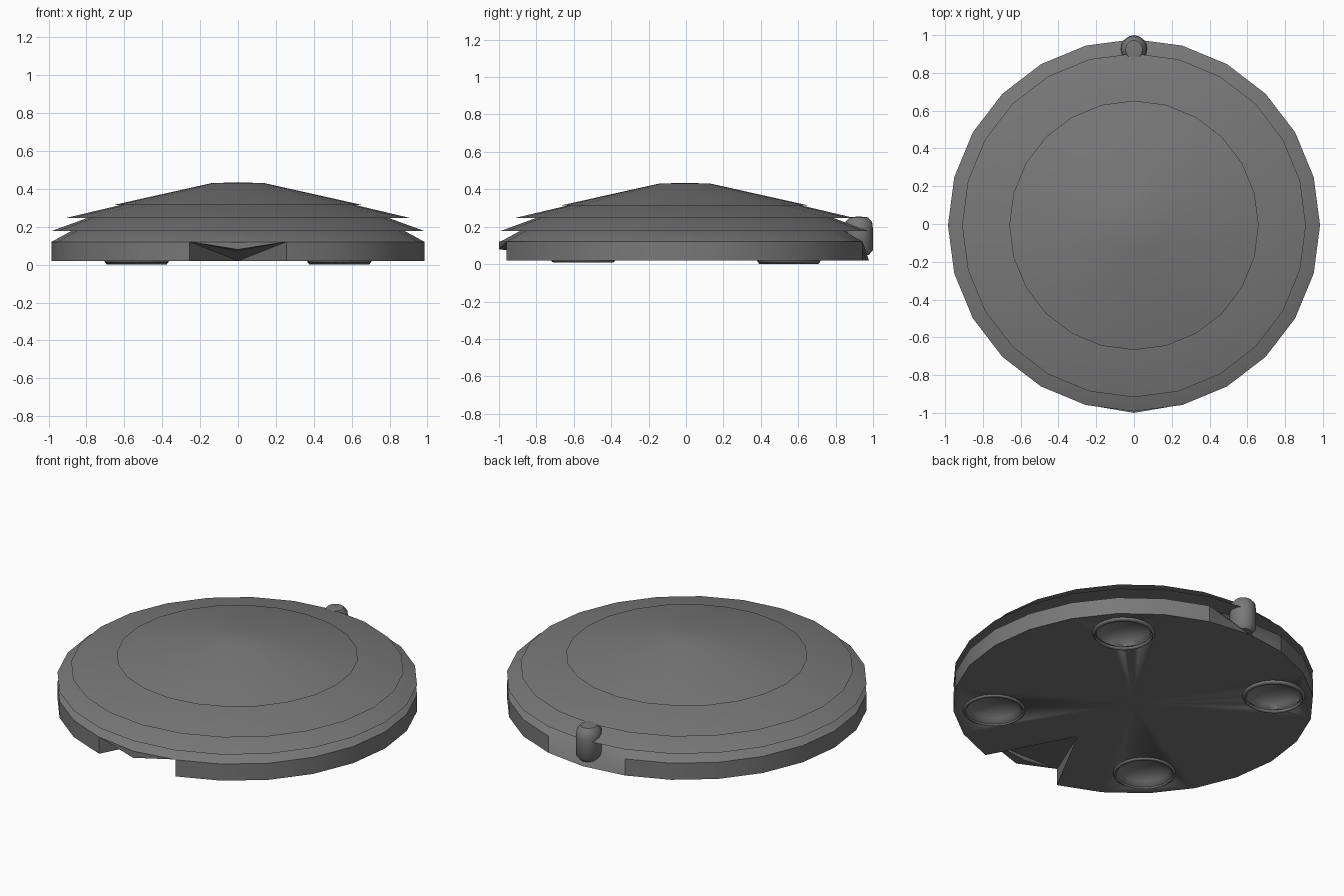
import bpy, bmesh, math

if "Cube" in bpy.data.objects:
    bpy.data.objects.remove(bpy.data.objects["Cube"])

SEGS = 24
CY = -0.007

grey = bpy.data.materials.new("dark_grey")
grey.diffuse_color = (0.19, 0.19, 0.19, 1)
grey.use_nodes = True
grey.node_tree.nodes["Principled BSDF"].inputs["Base Color"].default_value = grey.diffuse_color


def finish(bm, name, loc=(0, 0, 0), angle=35):
    bmesh.ops.recalc_face_normals(bm, faces=bm.faces[:])
    me = bpy.data.meshes.new(name)
    bm.to_mesh(me)
    bm.free()
    me.materials.append(grey)
    ob = bpy.data.objects.new(name, me)
    ob.location = loc
    bpy.context.collection.objects.link(ob)
    bpy.ops.object.select_all(action='DESELECT')
    ob.select_set(True)
    bpy.context.view_layer.objects.active = ob
    bpy.ops.object.shade_smooth_by_angle(angle=math.radians(angle))
    return ob


def lathe(profile, segs=SEGS, closed=False):
    """Spin (radius, z) points about z; radius 0 becomes a pole."""
    bm = bmesh.new()
    rings = []
    for r, z in profile:
        if r == 0:
            rings.append([bm.verts.new((0, 0, z))] * segs)
        else:
            rings.append([bm.verts.new((r * math.cos(2 * math.pi * i / segs),
                                        r * math.sin(2 * math.pi * i / segs), z))
                          for i in range(segs)])
    pairs = list(zip(rings, rings[1:] + rings[:1]))
    for a, b in pairs if closed else pairs[:-1]:
        for i in range(segs):
            j = (i + 1) % segs
            loop = list(dict.fromkeys([a[i], a[j], b[j], b[i]]))
            bm.faces.new(loop)
    return bm, rings


# Stacked, overlapping cover discs
bm, _ = lathe([(0, 0.435), (0.14, 0.43), (0.66, 0.314), (0.56, 0.314), (0, 0.314)])
finish(bm, "top_cover", (0, CY, 0))
bm, _ = lathe([(0, 0.33), (0.58, 0.324), (0.91, 0.246), (0.78, 0.246), (0, 0.246)])
finish(bm, "middle_cover", (0, CY, 0))
bm, _ = lathe([(0, 0.26), (0.78, 0.252), (0.985, 0.177), (0.87, 0.177), (0, 0.177)])
finish(bm, "lower_cover", (0, CY, 0))

# Body, with the front recess and a slight dent behind the button
bm, rings = lathe([(0, 0.185), (0.87, 0.183), (0.985, 0.12), (0.985, 0.02), (0, 0.02)])
front, back = SEGS * 3 // 4, SEGS // 4
rings[3][front].co.y = -0.47
rings[2][back].co.y = 0.89
for i in (front - 1, front):
    f = next(f for f in rings[2][i].link_faces
             if all(v in f.verts for v in (rings[3][i], rings[2][i + 1])))
    side = rings[2][i] if i == front - 1 else rings[2][i + 1]
    bmesh.utils.face_split(f, side, rings[3][front])
body = finish(bm, "body", (0, CY, 0))

# Four shallow cups with thin rims under the body
for sx in (-1, 1):
    for sy in (-1, 1):
        x, y = sx * 0.535, sy * 0.55
        bm, _ = lathe([(0, 0.085), (0.08, 0.075), (0.135, 0.045), (0.16, 0.0),
                       (0.16, -0.05), (0, -0.05)])
        cutter = finish(bm, "cup_cutter", (x, y, 0))
        mod = body.modifiers.new("cup", 'BOOLEAN')
        mod.operation = 'DIFFERENCE'
        mod.solver = 'EXACT'
        mod.object = cutter
        bpy.context.view_layer.objects.active = body
        bpy.ops.object.modifier_apply(modifier=mod.name)
        bpy.data.objects.remove(cutter)
        low = 0.0 if sy > 0 else 0.008
        bm, _ = lathe([(0.155, 0.03), (0.172, 0.022), (0.168, 0.014), (0.158, low)],
                      closed=True)
        finish(bm, "cup_rim", (x, y, 0), 180)

# Rounded button at the back
bm, _ = lathe([(0, 0.255), (0.045, 0.25), (0.066, 0.225), (0.07, 0.19),
               (0.07, 0.075), (0.05, 0.05), (0, 0.05)], 16)
button = finish(bm, "back_button", (0, 0.924, 0), 40)
button.scale.y = 1.08

# Tapered lip hanging from the front rim
bm = bmesh.new()
for co in ((-0.25, -0.957, 0.12), (0.25, -0.957, 0.12), (0, -1.0, 0.12),
           (0, -1.0, 0.08), (0, -0.93, 0.07)):
    bm.verts.new(co)
bmesh.ops.convex_hull(bm, input=bm.verts[:])
finish(bm, "front_lip")
